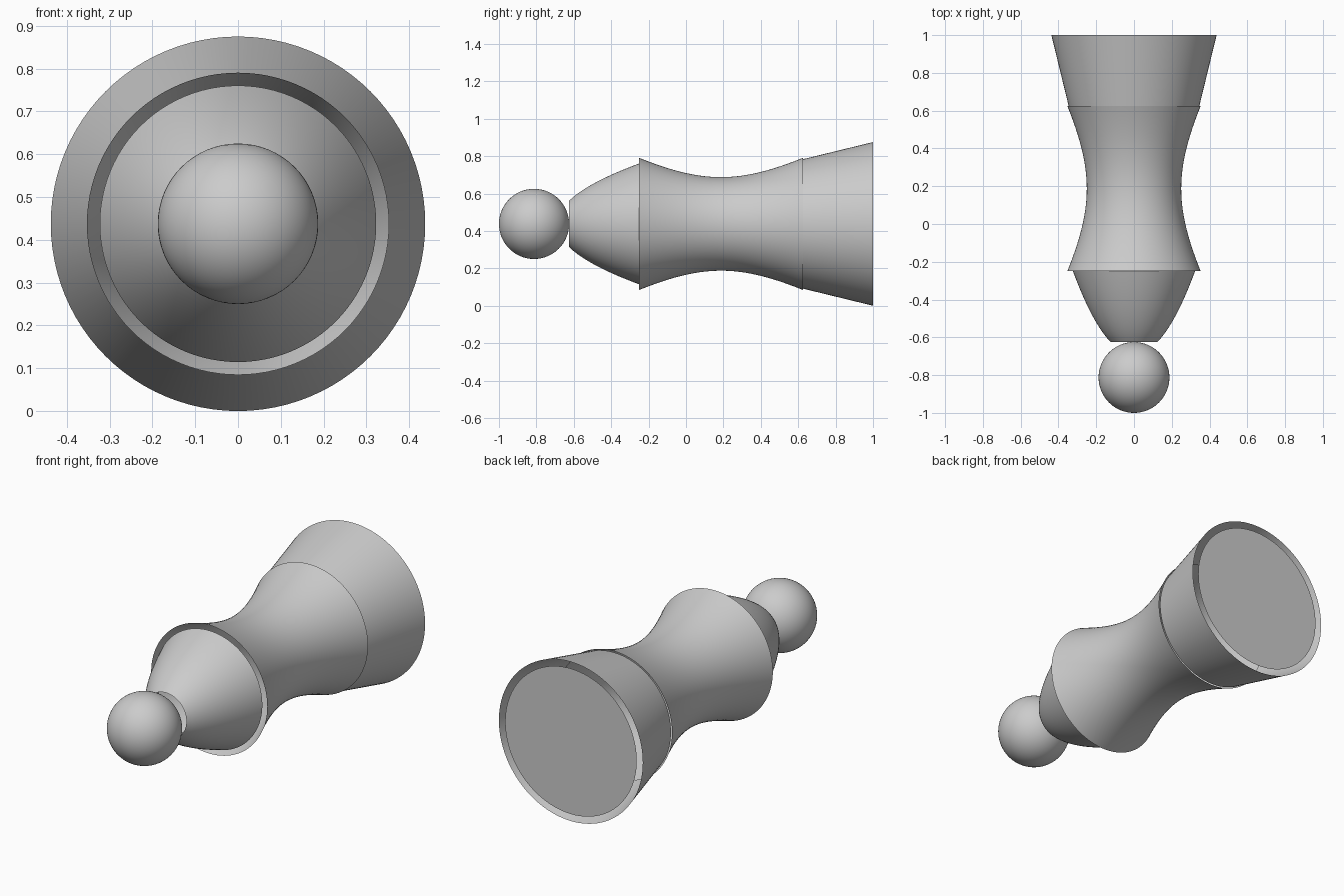
import bpy, bmesh, math

if "Cube" in bpy.data.objects:
    bpy.data.objects.remove(bpy.data.objects["Cube"])

AXIS_Z = 0.4375   # height of the horizontal turning axis
SEG = 96


def finish(name, bm, angle=30):
    mesh = bpy.data.meshes.new(name)
    bm.to_mesh(mesh)
    bm.free()
    obj = bpy.data.objects.new(name, mesh)
    bpy.context.collection.objects.link(obj)
    bpy.ops.object.select_all(action='DESELECT')
    bpy.context.view_layer.objects.active = obj
    obj.select_set(True)
    bpy.ops.object.shade_smooth_by_angle(angle=math.radians(angle))
    return obj


def open_shell(name, y0, y1, radius, steps):
    """Open surface of revolution around the y axis; radius is a function of y."""
    bm = bmesh.new()
    rings = []
    for i in range(steps + 1):
        y = y0 + (y1 - y0) * i / steps
        r = radius(y)
        rings.append([bm.verts.new((r * math.cos(t), y, AXIS_Z + r * math.sin(t)))
                      for t in (2 * math.pi * k / SEG for k in range(SEG))])
    for a, b in zip(rings, rings[1:]):
        for k in range(SEG):
            n = (k + 1) % SEG
            bm.faces.new((a[k], b[k], b[n], a[n]))
    return finish(name, bm)


# front ball
bpy.ops.mesh.primitive_uv_sphere_add(segments=64, ring_count=32, radius=0.1875,
                                     location=(0, -0.8125, AXIS_Z))
ball = bpy.context.object
ball.name = "ball"
bpy.ops.object.shade_smooth()

# paraboloid nose, open at both ends
R0, R1 = 0.124, 0.323
open_shell("nose", -0.625, -0.25,
           lambda y: math.sqrt(R0**2 + (R1**2 - R0**2) * (y + 0.625) / 0.375), 16)

# waisted hyperboloid body
K = (0.353**2 - 0.25**2) / 0.4375**2
open_shell("waisted_body", -0.25, 0.625,
           lambda y: math.sqrt(0.25**2 + K * (y - 0.1875)**2), 32)

# flared cone at the back
open_shell("flared_end", 0.625, 1.0,
           lambda y: 0.346 + (0.4375 - 0.346) * (y - 0.625) / 0.375, 1)

# flat disc inside the flared rim
bm = bmesh.new()
bm.faces.new([bm.verts.new((0.4 * math.cos(t), 0.999, AXIS_Z + 0.4 * math.sin(t)))
              for t in (-2 * math.pi * k / SEG for k in range(SEG))])
finish("end_disc", bm)
